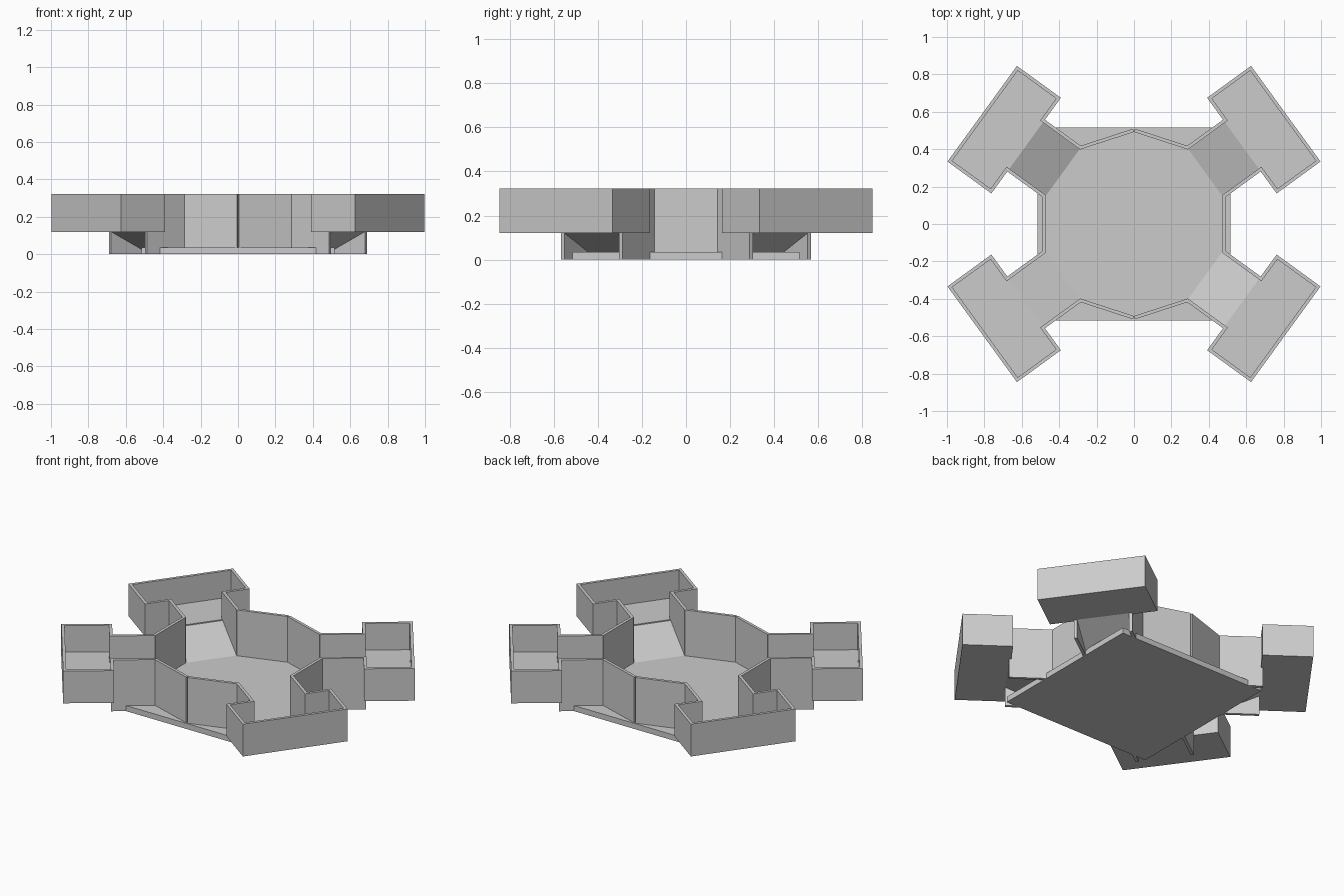
import bpy, bmesh
from math import radians, cos, sin
from mathutils import Vector

if "Cube" in bpy.data.objects:
    bpy.data.objects.remove(bpy.data.objects["Cube"])

T = 0.018            # wall thickness
TOP = 0.323          # top of all walls
SLAB = 0.035         # floor thickness
LIFT = 0.12          # height of the side rooms
C, S = cos(radians(36)), sin(radians(36))


def arm(u, v, z=0.0):
    """Point along (u) and across (v) the diagonal arm."""
    return Vector((u * C - v * S, u * S + v * C, z))


def solid(name, ring, push, mirror=(False, False)):
    """Push a flat outline along a vector, then mirror it."""
    bm = bmesh.new()
    face = bm.faces.new([bm.verts.new(p) for p in ring])
    ext = bmesh.ops.extrude_face_region(bm, geom=[face])
    verts = [g for g in ext["geom"] if isinstance(g, bmesh.types.BMVert)]
    bmesh.ops.translate(bm, verts=verts, vec=push)
    bmesh.ops.recalc_face_normals(bm, faces=bm.faces)
    mesh = bpy.data.meshes.new(name)
    bm.to_mesh(mesh)
    bm.free()
    ob = bpy.data.objects.new(name, mesh)
    bpy.context.collection.objects.link(ob)
    if any(mirror):
        mod = ob.modifiers.new("mirror", "MIRROR")
        mod.use_axis = (mirror[0], mirror[1], False)
        mod.use_mirror_merge = False
    return ob


def block(name, x0, x1, y0, y1, z0, z1, mirror=(False, False)):
    ring = [(x0, y0, z0), (x1, y0, z0), (x1, y1, z0), (x0, y1, z0)]
    return solid(name, ring, (0, 0, z1 - z0), mirror)


def arm_block(name, u0, u1, v0, v1, z0, z1):
    ring = [arm(u0, v0, z0), arm(u1, v0, z0), arm(u1, v1, z0), arm(u0, v1, z0)]
    return solid(name, ring, (0, 0, z1 - z0), (True, True))


# Central hall floor and its straight side walls
block("hall_floor", -0.515, 0.515, -0.515, 0.515, 0, SLAB)
block("hall_side_wall", 0.47, 0.47 + T, -0.15, 0.15, 0.01, TOP, (True, False))

# Angled hall walls meeting at the middle of front and back
along = Vector((cos(radians(18)), -sin(radians(18)), 0)) * 0.302
out = Vector((sin(radians(18)), cos(radians(18)), 0)) * T
start = Vector((0, 0.492, 0.01))
solid("hall_angled_wall", [start, start + along, start + along + out, start + out],
      (0, 0, TOP - 0.01), (True, True))

# Sloped corridor floors and corridor walls
IN, END = 0.47, 0.727
profile = [(IN, SLAB), (IN, 0), (END, LIFT), (END, LIFT + SLAB)]
W = 0.153
solid("corridor_ramp", [arm(u, -W, z) for u, z in profile],
      arm(0, 2 * W), (True, True))
for side, sgn in (("left", 1), ("right", -1)):
    arm_block("corridor_wall_" + side, IN, END, sgn * W, sgn * (W + T), 0, TOP)

# Raised side rooms: floor, outer walls and the walls beside the opening
U0, U1, V = 0.713, 1.003, 0.316
arm_block("room_floor", U0, U1, -V, V, LIFT, LIFT + SLAB)
arm_block("room_outer_wall", U1 - T, U1, -V, V, LIFT, TOP)
for side, sgn in (("left", 1), ("right", -1)):
    arm_block("room_end_wall_" + side, U0, U1, sgn * (V - T), sgn * V, LIFT, TOP)
    arm_block("room_entry_wall_" + side, U0, U0 + T, sgn * W, sgn * V, LIFT, TOP)
